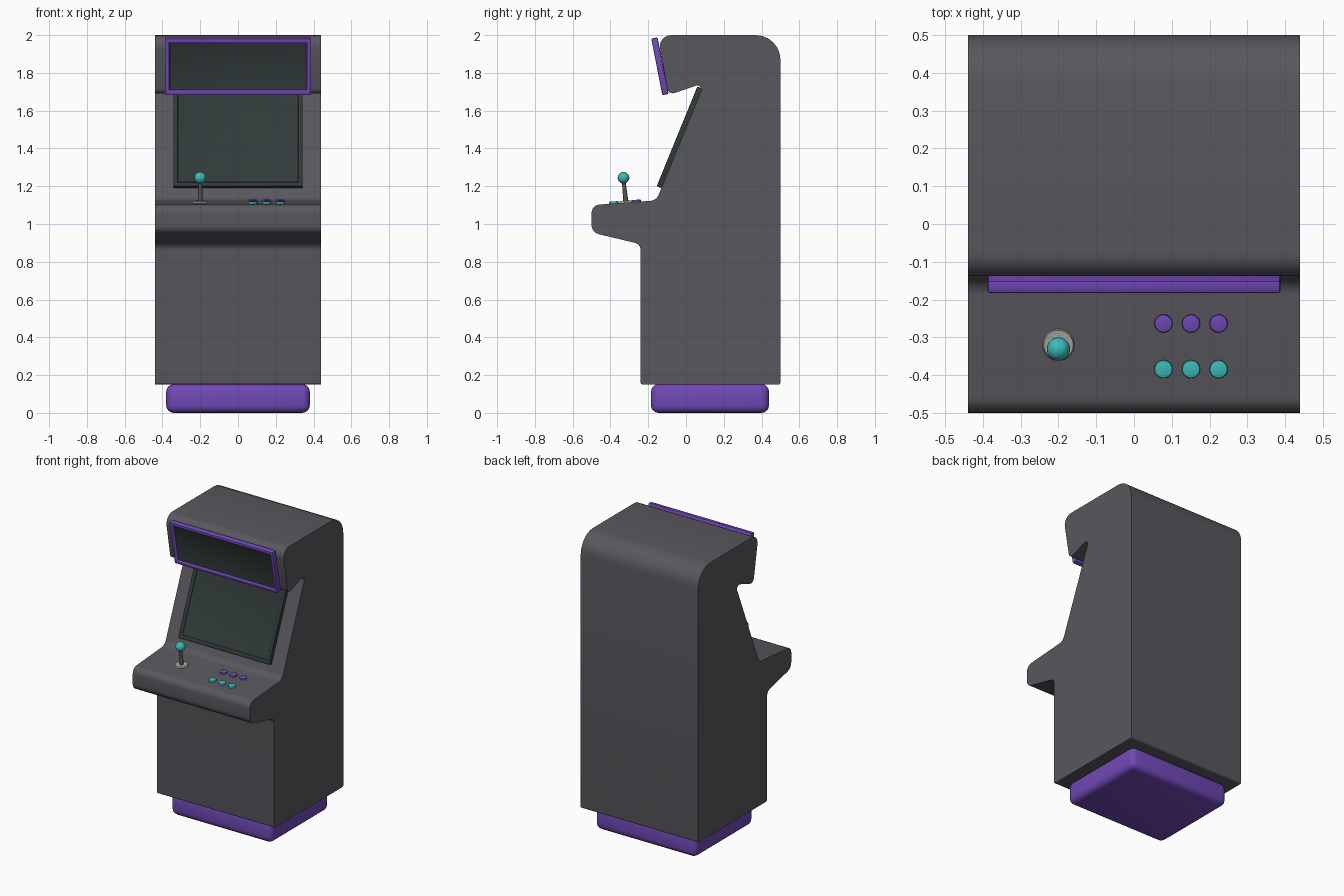
import bpy, bmesh, math
from mathutils import Vector

if "Cube" in bpy.data.objects:
    bpy.data.objects.remove(bpy.data.objects["Cube"])


def material(name, rgb):
    m = bpy.data.materials.new(name)
    m.diffuse_color = (*rgb, 1)
    m.use_nodes = True
    m.node_tree.nodes["Principled BSDF"].inputs["Base Color"].default_value = m.diffuse_color
    return m


GREY = material("cabinet grey", (0.098, 0.096, 0.110))
PURPLE = material("purple trim", (0.165, 0.066, 0.47))
GLASS = material("dark glass", (0.030, 0.043, 0.041))
TEAL = material("teal plastic", (0.045, 0.50, 0.48))
METAL = material("pale metal", (0.38, 0.365, 0.335))
SHAFT = material("shaft grey", (0.09, 0.088, 0.090))


def finish(bm, name, mats, loc=(0, 0, 0), tilt=0, bevel=0, segments=3):
    """Turn a bmesh into a smooth-shaded object with optional bevel."""
    bmesh.ops.recalc_face_normals(bm, faces=bm.faces)
    me = bpy.data.meshes.new(name)
    bm.to_mesh(me)
    bm.free()
    ob = bpy.data.objects.new(name, me)
    bpy.context.collection.objects.link(ob)
    for m in mats:
        me.materials.append(m)
    ob.location = loc
    ob.rotation_euler.x = tilt
    bpy.ops.object.select_all(action='DESELECT')
    ob.select_set(True)
    bpy.context.view_layer.objects.active = ob
    if bevel:
        mod = ob.modifiers.new("bevel", 'BEVEL')
        mod.width, mod.segments = bevel, segments
        mod.limit_method = 'ANGLE'
        mod.angle_limit = math.radians(50)
        bpy.ops.object.modifier_apply(modifier=mod.name)
    bpy.ops.object.shade_smooth_by_angle(angle=math.radians(35))
    return ob


def rounded(points, steps=6):
    """Round each corner (y, z, radius) of a closed outline with an arc."""
    out = []
    for i, (y, z, r) in enumerate(points):
        p = Vector((y, z))
        a = (Vector(points[i - 1][:2]) - p).normalized()
        b = (Vector(points[(i + 1) % len(points)][:2]) - p).normalized()
        half = a.angle(b) / 2
        centre = p + (a + b).normalized() * (r / math.sin(half))
        s = p + a * (r / math.tan(half)) - centre
        e = p + b * (r / math.tan(half)) - centre
        sweep = s.angle(e)
        for k in range(steps + 1):
            t = k / steps
            out.append(centre + (s * math.sin((1 - t) * sweep)
                                 + e * math.sin(t * sweep)) / math.sin(sweep))
    return out


def box(w, d, h):
    bm = bmesh.new()
    bmesh.ops.create_cube(bm, size=1)
    bmesh.ops.scale(bm, vec=(w, d, h), verts=bm.verts)
    return bm


def framed_panel(name, size, border, recess, mats, loc, tilt, bevel):
    """Box whose front has a raised border around a sunken pane."""
    bm = box(*size)
    front = min(bm.faces, key=lambda f: f.calc_center_median().y)
    bmesh.ops.inset_region(bm, faces=[front], thickness=border)
    bmesh.ops.inset_region(bm, faces=[front], thickness=0.003, depth=-recess)
    front.material_index = len(mats) - 1
    return finish(bm, name, mats, loc, tilt, bevel, 2)


def disc(name, mat, r, h, loc, tilt=0, r_top=None, bevel=0, sides=20):
    bm = bmesh.new()
    bmesh.ops.create_cone(bm, cap_ends=True, segments=sides, radius1=r,
                          radius2=r if r_top is None else r_top, depth=h)
    return finish(bm, name, [mat], loc, tilt, bevel, 2)


# Cabinet: side outline extruded across the width
outline = rounded([
    (-0.24, 0.15, 0.012), (0.5, 0.15, 0.012), (0.5, 2.0, 0.13),
    (-0.15, 2.0, 0.06), (-0.093, 1.682, 0.03), (0.098, 1.748, 0.022),
    (-0.157, 1.125, 0.05), (-0.5, 1.1, 0.045), (-0.5, 0.955, 0.05),
    (-0.24, 0.893, 0.04)])
bm = bmesh.new()
side = bm.faces.new([bm.verts.new((-0.44, p.x, p.y)) for p in outline])
ext = bmesh.ops.extrude_face_region(bm, geom=[side])
bmesh.ops.translate(bm, vec=(0.88, 0, 0),
                    verts=[v for v in ext["geom"] if isinstance(v, bmesh.types.BMVert)])
finish(bm, "cabinet", [GREY])

# Plinth
finish(box(0.76, 0.625, 0.152), "plinth", [PURPLE], (0, 0.127, 0.076), 0, 0.04, 4)

# Lit sign and screen
framed_panel("sign", (0.775, 0.034, 0.305), 0.032, 0.012, [PURPLE, GLASS],
             (0, -0.138, 1.835), math.radians(11), 0.007)
framed_panel("screen", (0.685, 0.036, 0.57), 0.032, 0.008, [GLASS],
             (0, -0.031, 1.457), math.radians(-22.2), 0.01)

# Control deck: slope follows the cabinet outline
SLOPE = math.atan2(0.025, 0.343)


def deck(y):
    return 1.1 + (y + 0.5) * math.tan(SLOPE)


# Joystick
disc("stick_plate", METAL, 0.043, 0.012, (-0.2, -0.32, deck(-0.32) + 0.003), SLOPE,
     r_top=0.039, sides=28)
disc("stick_shaft", SHAFT, 0.014, 0.13, (-0.2, -0.324, 1.172), math.radians(6),
     r_top=0.009, sides=16)
bm = bmesh.new()
bmesh.ops.create_uvsphere(bm, u_segments=20, v_segments=12, radius=0.031)
finish(bm, "stick_ball", [TEAL], (-0.2, -0.331, 1.245))

# Two rows of buttons
for row, y, mat in (("rear", -0.263, PURPLE), ("front", -0.384, TEAL)):
    for i in range(3):
        disc(f"{row}_button_{i + 1}", mat, 0.024, 0.02,
             (0.078 + 0.073 * i, y, deck(y) + 0.001), SLOPE, bevel=0.004)
